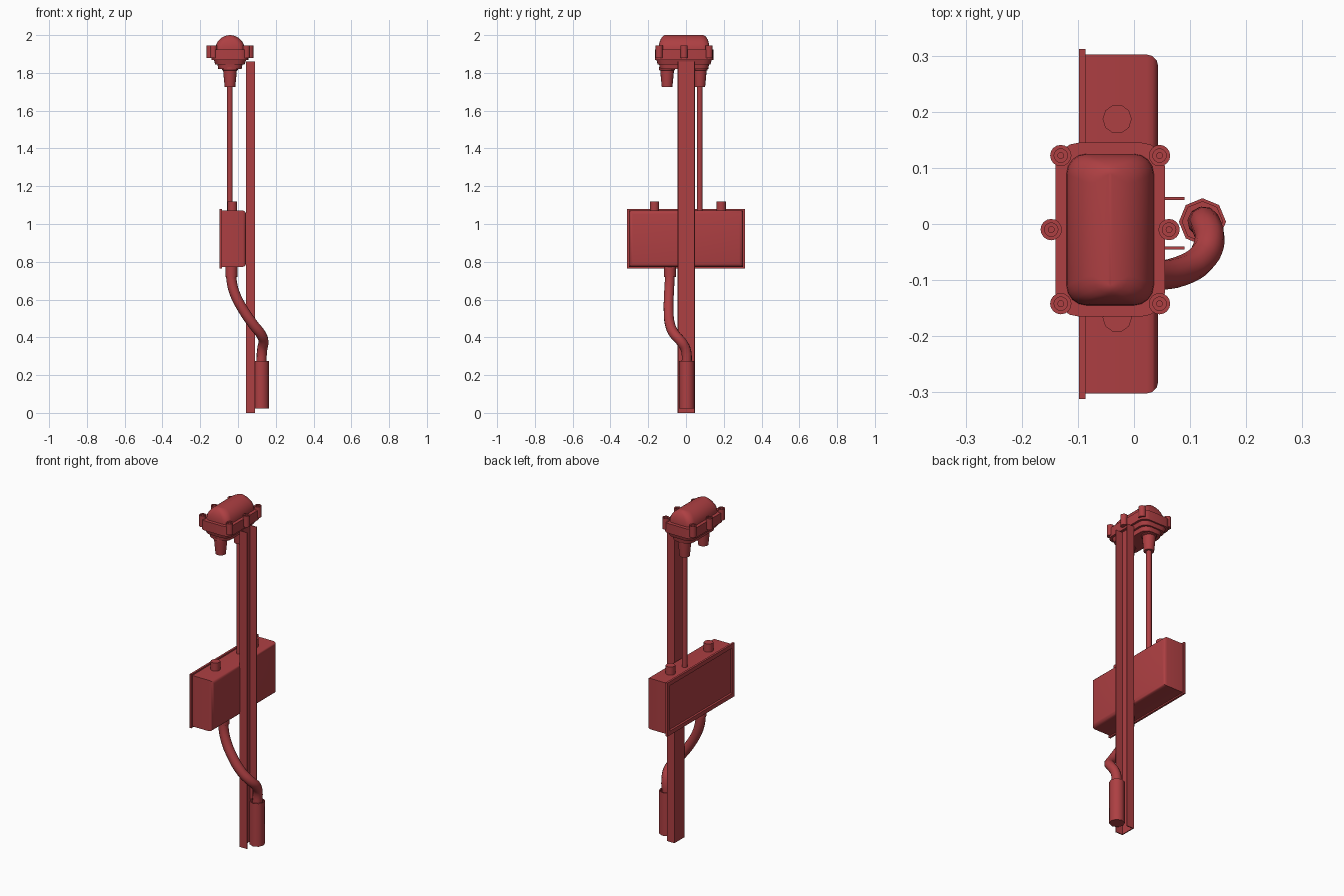
import bpy, bmesh, math
from mathutils import Vector

cube = bpy.data.objects.get("Cube")
if cube:
    bpy.data.objects.remove(cube)

RED = (0.42, 0.05, 0.055, 1)
paint = bpy.data.materials.new("red paint")
paint.diffuse_color = RED
paint.use_nodes = True
paint.node_tree.nodes["Principled BSDF"].inputs["Base Color"].default_value = RED


def finish(name, bm, angle=35):
    bmesh.ops.recalc_face_normals(bm, faces=bm.faces)
    mesh = bpy.data.meshes.new(name)
    bm.to_mesh(mesh)
    bm.free()
    mesh.materials.append(paint)
    ob = bpy.data.objects.new(name, mesh)
    bpy.context.collection.objects.link(ob)
    bpy.ops.object.select_all(action='DESELECT')
    ob.select_set(True)
    bpy.context.view_layer.objects.active = ob
    bpy.ops.object.shade_smooth_by_angle(angle=math.radians(angle))
    return ob


def loft(name, rings, angle=35):
    """Skin a stack of equal-sized point rings and cap both ends."""
    bm = bmesh.new()
    loops = [[bm.verts.new(p) for p in ring] for ring in rings]
    n = len(loops[0])
    for a, b in zip(loops, loops[1:]):
        for i in range(n):
            j = (i + 1) % n
            bm.faces.new((a[i], a[j], b[j], b[i]))
    bm.faces.new(loops[0][::-1])
    bm.faces.new(loops[-1])
    return finish(name, bm, angle)


def turned(name, x, y, profile, sides=16, angle=50):
    """Round part from (radius, z) pairs."""
    turn = [2 * math.pi * i / sides for i in range(sides)]
    return loft(name, [[(x + r * math.cos(t), y + r * math.sin(t), z) for t in turn]
                       for r, z in profile], angle)


def rounded_rect(cx, cy, z, hx, hy, corner, steps=4):
    corner = min(corner, hx * 0.98, hy * 0.98)
    points = []
    for q, (sx, sy) in enumerate(((1, 1), (-1, 1), (-1, -1), (1, -1))):
        for k in range(steps + 1):
            t = math.pi / 2 * (q + k / steps)
            points.append((cx + sx * (hx - corner) + corner * math.cos(t),
                           cy + sy * (hy - corner) + corner * math.sin(t), z))
    return points


def block(name, x, y, z, round_back=0):
    """Box from (min, max) ranges, with optional rounding of the +x rim."""
    bm = bmesh.new()
    bmesh.ops.create_cube(bm, size=1)
    for v in bm.verts:
        v.co = Vector([r[0] if c < 0 else r[1] for c, r in zip(v.co, (x, y, z))])
    if round_back:
        edges = [e for e in bm.edges if sum(v.co.x > x[1] - 0.001 for v in e.verts) == 2]
        bmesh.ops.bevel(bm, geom=edges, offset=round_back, segments=3,
                        profile=0.5, affect='EDGES')
    return bm


# Channel post, open towards +x
outline = [(0.09, -0.045), (0.09, -0.04), (0.048, -0.04), (0.048, 0.043),
           (0.09, 0.043), (0.09, 0.048), (0.042, 0.048), (0.042, -0.045)]
loft("channel_post", [[(x, y, z) for x, y in outline] for z in (0, 1.86)])

# Control box with rounded back edges
finish("box_body", block("box", (-0.087, 0.043), (-0.302, 0.302), (0.773, 1.072), 0.02))

# Lid with a stepped recess on its -x face
bm = block("lid", (-0.098, -0.086), (-0.312, 0.312), (0.765, 1.08))
face = min(bm.faces, key=lambda f: f.calc_center_median().x)
for inset, depth in ((0.024, 0), (0.004, -0.008), (0.024, -0.002)):
    bmesh.ops.inset_region(bm, faces=[face], thickness=inset, depth=depth,
                           use_even_offset=True)
finish("box_lid", bm, 20)

# Plugs above the box and the hose collar below it
for side, y in (("back", 0.187), ("front", -0.167)):
    turned(side + "_plug", -0.03, y, [(0.026, 1.06), (0.026, 1.12)], 10)
turned("hose_collar", -0.035, -0.085, [(0.032, 0.72), (0.032, 0.78)], 12)

# Conduit rising to the head
turned("conduit_rod", -0.043, 0.073, [(0.015, 1.06), (0.015, 1.74)], 12)

# Head: stepped base, flange and long rounded cover
HX, HY = -0.0425, -0.01
tiers = [(1.82, 0.062, 0.128), (1.845, 0.066, 0.132), (1.845, 0.078, 0.14),
         (1.868, 0.085, 0.146), (1.868, 0.0975, 0.155), (1.925, 0.0975, 0.155)]
loft("head_base", [rounded_rect(HX, HY, z, hx, hy, 0.042) for z, hx, hy in tiers])
dome = []
for k in range(9):
    t = math.radians(88) * k / 8
    dome.append(rounded_rect(HX, HY, 1.922 + 0.078 * math.sin(t), 0.078 * math.cos(t),
                             0.135 - 0.036 * (1 - math.cos(t)), 0.035))
loft("head_cover", dome, 40)

# Cable glands under the head
for side, y in (("front", -0.10), ("back", 0.073)):
    turned(side + "_gland", HX, y, [(0.042, 1.83), (0.042, 1.815), (0.036, 1.812),
                                    (0.034, 1.785), (0.028, 1.725)], 16, 35)

# Screw bosses around the flange
for label, y, reach in (("back", 0.132, 0.088), ("middle", 0, 0.105), ("front", -0.132, 0.088)):
    for side, s in (("left", 1), ("right", -1)):
        turned(f"{label}_{side}_boss", HX + s * reach, HY + y,
               [(0.019, 1.88), (0.019, 1.945), (0.012, 1.945), (0.012, 1.938),
                (0.006, 1.938), (0.006, 1.943)], 16)

# Socket at the foot of the hose, open at the top
turned("foot_socket", 0.122, 0.004, [(0.042, 0.022), (0.042, 0.275), (0.036, 0.275),
                                     (0.036, 0.04)], 8, 50)

# Bent hose from the box to the socket
path = [(-0.035, -0.085, 0.77), (-0.035, -0.086, 0.71), (-0.018, -0.09, 0.635),
        (0.028, -0.092, 0.545), (0.083, -0.084, 0.465), (0.122, -0.06, 0.415),
        (0.135, -0.028, 0.38), (0.128, -0.001, 0.335), (0.122, 0.004, 0.25)]
curve = bpy.data.curves.new("hose", 'CURVE')
curve.dimensions = '3D'
curve.bevel_depth = 0.027
curve.bevel_resolution = 3
curve.use_fill_caps = True
curve.resolution_u = 4
spline = curve.splines.new('BEZIER')
spline.bezier_points.add(len(path) - 1)
for point, co in zip(spline.bezier_points, path):
    point.co = co
    point.handle_left_type = point.handle_right_type = 'AUTO'
curve.materials.append(paint)
hose = bpy.data.objects.new("hose", curve)
bpy.context.collection.objects.link(hose)
